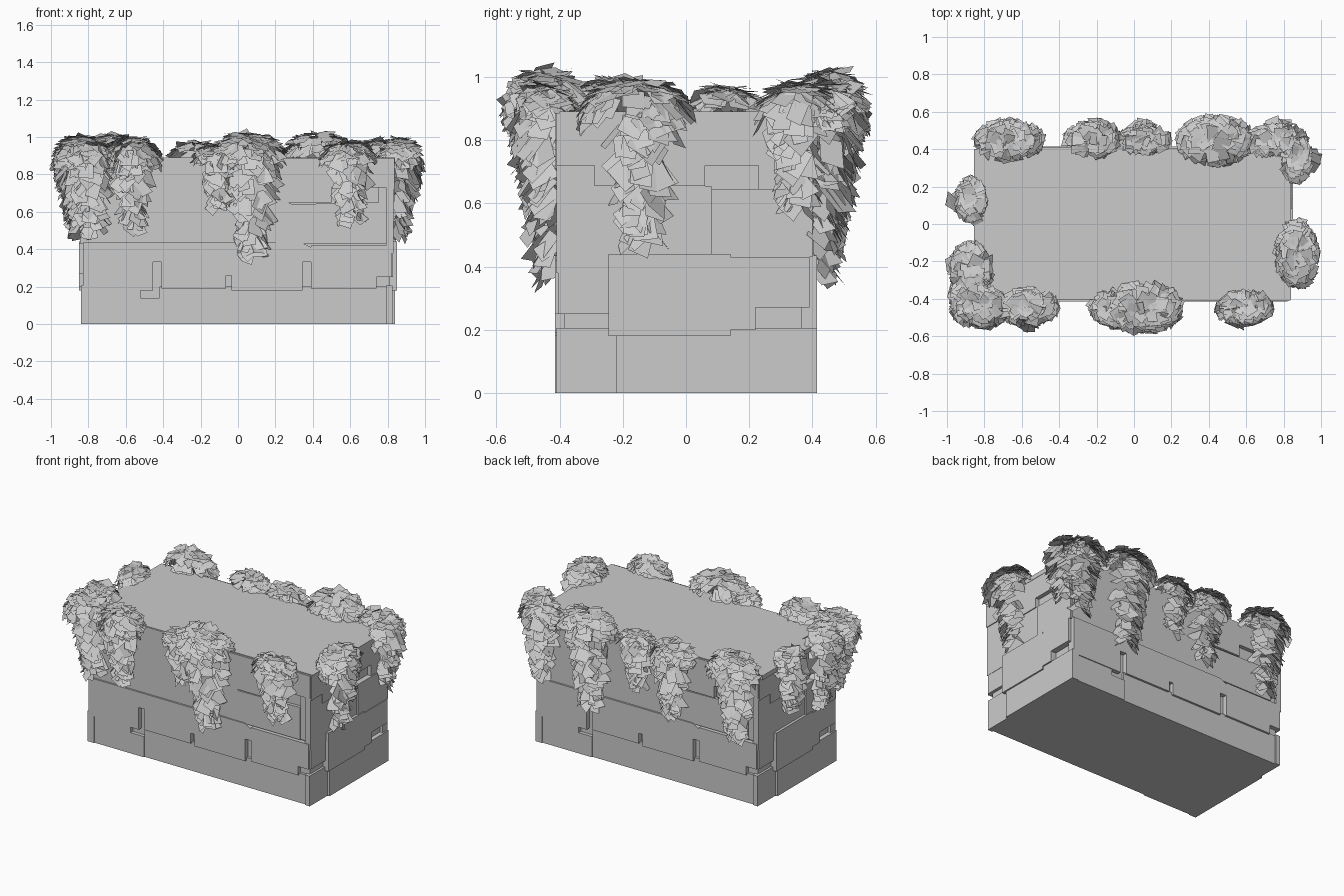
import bpy, bmesh, math, random
from mathutils import Vector

random.seed(7)
default_cube = bpy.data.objects.get("Cube")
if default_cube:
    bpy.data.objects.remove(default_cube, do_unlink=True)

# One plain grey for everything
grey = bpy.data.materials.new("plain_grey")
grey.use_nodes = True
GREY_VALUE = (0.6, 0.6, 0.6, 1)
grey.diffuse_color = GREY_VALUE
grey.node_tree.nodes["Principled BSDF"].inputs["Base Color"].default_value = GREY_VALUE

TOP = 0.89
HALF_X, HALF_Y = 0.81, 0.385
UP = Vector((0, 0, 1))

# Each side: direction along the wall, outward direction, distance to the wall
SIDES = {
    "front": (Vector((1, 0, 0)), Vector((0, -1, 0)), HALF_Y),
    "back": (Vector((-1, 0, 0)), Vector((0, 1, 0)), HALF_Y),
    "right": (Vector((0, 1, 0)), Vector((1, 0, 0)), HALF_X),
    "left": (Vector((0, -1, 0)), Vector((-1, 0, 0)), HALF_X),
}


def finish(bm, name):
    mesh = bpy.data.meshes.new(name)
    bm.to_mesh(mesh)
    bm.free()
    mesh.materials.append(grey)
    obj = bpy.data.objects.new(name, mesh)
    bpy.context.collection.objects.link(obj)
    return obj


def box(name, low, high):
    bm = bmesh.new()
    bmesh.ops.create_cube(bm, size=1)
    for v in bm.verts:
        v.co = Vector([l + (c + 0.5) * (h - l) for l, h, c in zip(low, high, v.co)])
    return finish(bm, name)


def stone(name, side, outline, depth):
    """A shallow block with a stepped outline standing proud of one wall."""
    along, out, dist = SIDES[side]
    bm = bmesh.new()
    base = out * (dist - 0.02)
    face = bm.faces.new([bm.verts.new(base + along * u + UP * z) for u, z in outline])
    grown = bmesh.ops.extrude_face_region(bm, geom=[face])
    moved = [g for g in grown["geom"] if isinstance(g, bmesh.types.BMVert)]
    bmesh.ops.translate(bm, verts=moved, vec=out * (depth + 0.02))
    bmesh.ops.recalc_face_normals(bm, faces=bm.faces)
    finish(bm, side + "_" + name)


def rect(a, b, low, high):
    return [(a, low), (b, low), (b, high), (a, high)]


# Solid core and the flat top
box("wall_core", (-HALF_X, -HALF_Y, 0), (HALF_X, HALF_Y, TOP - 0.01))
box("top_slab", (-0.855, -0.4, TOP - 0.03), (0.84, 0.4, TOP))

# Stones of the long walls
for side in ("front", "back"):
    stone("base_corner", side, [(-0.82, 0), (-0.42, 0), (-0.42, 0.14), (-0.52, 0.14),
                                (-0.52, 0.2), (-0.82, 0.2)], 0.024)
    stone("base_course", side, rect(-0.42, 0.82, 0, 0.2), 0.016)
    stone("middle_course", side, [
        (-0.83, 0.18), (-0.455, 0.18), (-0.455, 0.33), (-0.41, 0.33), (-0.41, 0.19),
        (-0.065, 0.19), (-0.065, 0.26), (-0.035, 0.26), (-0.035, 0.18), (0.345, 0.18),
        (0.345, 0.33), (0.39, 0.33), (0.39, 0.19), (0.74, 0.19), (0.74, 0.25),
        (0.82, 0.25), (0.82, 0.42), (0.39, 0.42), (0.39, 0.41), (0.34, 0.435),
        (-0.83, 0.435)], 0.03)
    stone("upper_left", side, rect(-0.83, 0.2, 0.43, TOP - 0.005), 0.018)
    stone("upper_right", side, [(0.2, 0.43), (0.75, 0.43), (0.75, 0.65), (0.29, 0.64),
                                (0.27, 0.65), (0.2, 0.65)], 0.022)
    stone("end_block", side, rect(0.75, 0.83, 0.43, 0.73), 0.014)
    stone("top_course", side, [(0.2, 0.65), (0.5, 0.65), (0.5, 0.73), (0.83, 0.73),
                               (0.83, TOP - 0.005), (0.2, TOP - 0.005)], 0.027)

# Stones of the short walls
for side in ("right", "left"):
    stone("base_corner", side, rect(-0.41, -0.22, 0, 0.205), 0.015)
    stone("base_course", side, rect(-0.22, 0.415, 0, 0.205), 0.03)
    stone("middle_corner", side, rect(-0.405, -0.245, 0.25, 0.38), 0.02)
    stone("middle_course", side, [
        (-0.245, 0.18), (0.14, 0.18), (0.14, 0.2), (0.22, 0.2), (0.22, 0.27),
        (0.39, 0.27), (0.39, 0.43), (0.14, 0.43), (0.14, 0.44), (-0.245, 0.44)], 0.04)
    stone("upper_left", side, [(-0.41, 0.38), (-0.245, 0.38), (-0.245, 0.44), (0.08, 0.44),
                               (0.08, 0.655), (-0.29, 0.655), (-0.29, 0.72),
                               (-0.41, 0.72)], 0.022)
    stone("upper_right", side, rect(0.08, 0.4, 0.43, 0.645), 0.035)
    stone("top_course", side, [
        (-0.41, 0.72), (-0.29, 0.72), (-0.29, 0.655), (0.06, 0.655), (0.06, 0.72),
        (0.23, 0.72), (0.23, 0.645), (0.4, 0.645), (0.4, TOP - 0.005),
        (-0.41, TOP - 0.005)], 0.028)


def leaf(bm, pos, normal, size):
    """One flat four-sided leaf hanging downhill, its tip lifted outward."""
    down = -UP - normal * normal.dot(-UP)
    if down.length < 0.2:
        down = Vector((random.uniform(-1, 1), random.uniform(-1, 1), 0))
    down.normalize()
    across = normal.cross(down)
    spin = random.uniform(-0.7, 0.7)
    tip = (down * math.cos(spin) + across * math.sin(spin) + normal * random.uniform(0.1, 0.5))
    tip.normalize()
    across = (normal.cross(tip) + normal * random.uniform(-0.3, 0.3)).normalized()
    half = across * size * random.uniform(0.3, 0.42)
    corners = [pos - tip * size * 0.5 - half * 0.8, pos - tip * size * 0.4 + half,
               pos + tip * size * 0.6 + half * 0.8, pos + tip * size * 0.45 - half]
    face = bm.faces.new([bm.verts.new(c) for c in corners])
    face.normal_update()
    if face.normal.dot(normal) < 0:
        face.normal_flip()


def ivy(name, side, centre, half, out_size, height, strands):
    """A domed cap of leaves on the edge, with tapering strands hanging below."""
    along, out, dist = SIDES[side]
    bm = bmesh.new()
    middle = along * centre + out * (dist + 0.06) + UP * (TOP - 0.01)
    for i in range(int(170 * half / 0.2)):
        angle = random.uniform(0, math.tau)
        lift = random.uniform(-0.15, 1)
        ring = math.sqrt(max(0, 1 - lift * lift))
        a, o = ring * math.cos(angle), ring * math.sin(angle)
        if o < 0 and lift < 0.2:
            continue
        pos = (middle + along * a * (half - 0.03) + out * o * (out_size - 0.03)
               + UP * lift * (height - 0.03))
        normal = (along * a + out * o + UP * (lift + 0.25)).normalized()
        leaf(bm, pos, normal, random.uniform(0.07, 0.1))
    for place, bottom, width in strands:
        length = TOP - bottom
        count = int(length * 130)
        for i in range(count):
            t = i / count
            angle = random.uniform(-1.45, 1.45)
            wide = width * (1 - 0.65 * t)
            reach = 0.035 + 0.095 * (1 - t)
            pos = (along * (place + math.sin(angle) * wide)
                   + out * (dist + 0.03 + reach * math.cos(angle))
                   + UP * (TOP - t * (length - 0.05)))
            normal = (along * math.sin(angle) * 0.7 + out * math.cos(angle) + UP * 0.25).normalized()
            leaf(bm, pos, normal, random.uniform(0.08, 0.12))
    finish(bm, name)


# Ivy: side, centre, half width, reach outward, height, strands (place, bottom, half width)
CLUMPS = [
    ("front", -0.82, 0.17, 0.11, 0.15, [(-0.78, 0.44, 0.1)]),
    ("front", -0.57, 0.17, 0.1, 0.14, [(-0.56, 0.46, 0.1)]),
    ("front", 0.05, 0.22, 0.14, 0.17, [(-0.1, 0.59, 0.07), (0.08, 0.32, 0.13)]),
    ("front", -0.14, 0.1, 0.09, 0.1, []),
    ("front", 0.59, 0.16, 0.09, 0.12, [(0.6, 0.51, 0.1)]),
    ("right", -0.16, 0.19, 0.12, 0.14, [(-0.14, 0.43, 0.11)]),
    ("right", 0.35, 0.14, 0.08, 0.13, [(0.35, 0.53, 0.08)]),
    ("back", -0.76, 0.17, 0.08, 0.13, [(-0.78, 0.43, 0.09)]),
    ("back", -0.43, 0.21, 0.14, 0.17, [(-0.42, 0.32, 0.13)]),
    ("back", -0.05, 0.15, 0.07, 0.11, [(-0.05, 0.56, 0.07)]),
    ("back", 0.22, 0.16, 0.1, 0.12, [(0.2, 0.43, 0.1)]),
    ("back", 0.67, 0.19, 0.11, 0.16, [(0.68, 0.4, 0.11)]),
    ("left", -0.13, 0.13, 0.08, 0.12, [(-0.12, 0.53, 0.07)]),
    ("left", 0.24, 0.15, 0.12, 0.14, [(0.22, 0.43, 0.09)]),
    ("left", 0.4, 0.13, 0.12, 0.14, [(0.38, 0.5, 0.08)]),
]
for index, (side, *shape) in enumerate(CLUMPS):
    ivy(f"{side}_ivy_{index + 1}", side, *shape)
